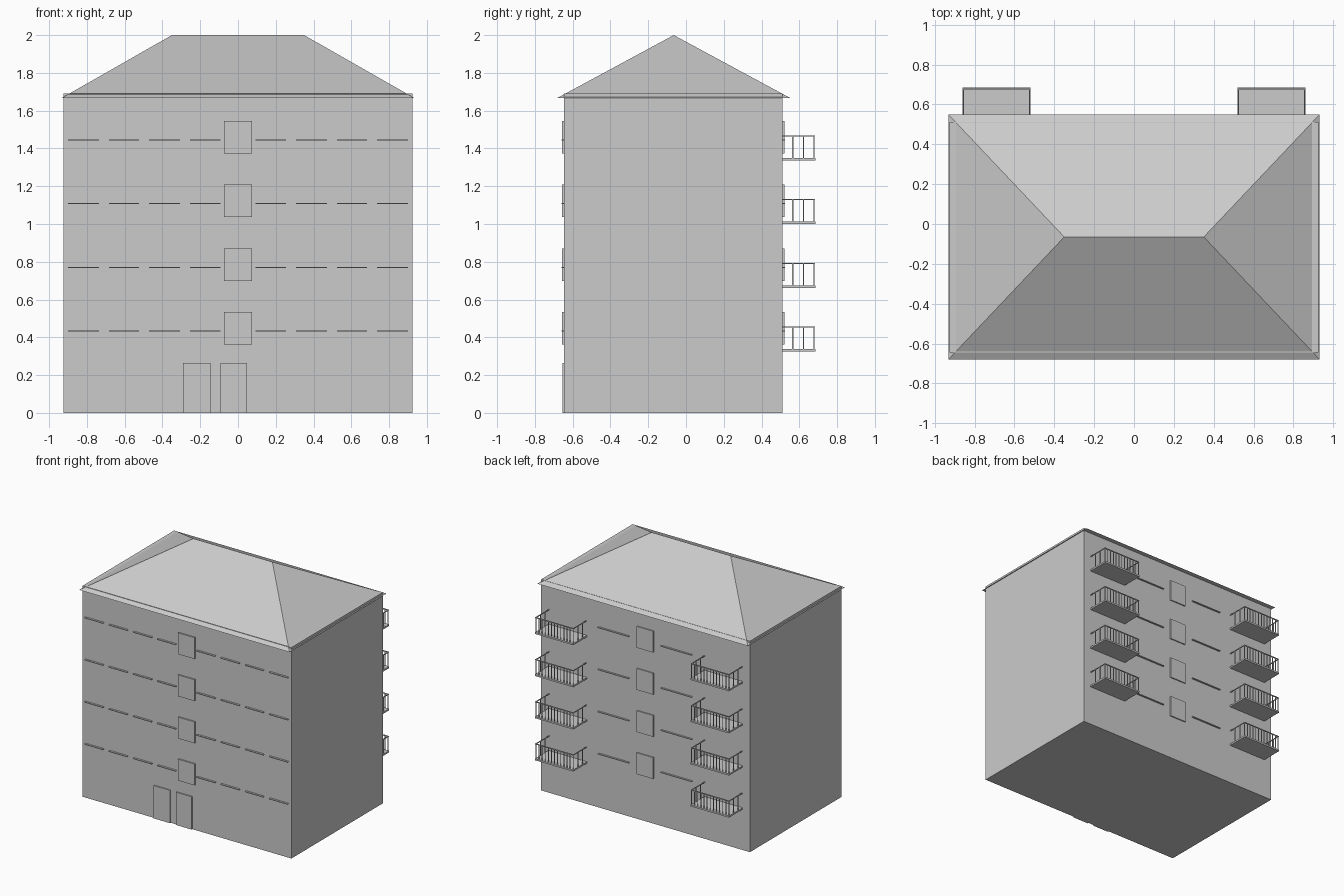
import bpy, bmesh

if "Cube" in bpy.data.objects:
    bpy.data.objects.remove(bpy.data.objects["Cube"])

XW, YF, YB, ZTOP = 0.925, -0.645, 0.512, 1.69   # wall limits
FLOORS = [0.0, 0.337, 0.675, 1.012]             # storey offsets


def add_box(bm, x0, x1, y0, y1, z0, z1):
    v = [bm.verts.new((x, y, z)) for x in (x0, x1) for y in (y0, y1) for z in (z0, z1)]
    for f in ((0, 1, 3, 2), (4, 6, 7, 5), (0, 4, 5, 1), (2, 3, 7, 6), (0, 2, 6, 4), (1, 5, 7, 3)):
        bm.faces.new([v[i] for i in f])


def finish(name, bm):
    bmesh.ops.recalc_face_normals(bm, faces=bm.faces)
    me = bpy.data.meshes.new(name)
    bm.to_mesh(me)
    bm.free()
    ob = bpy.data.objects.new(name, me)
    bpy.context.collection.objects.link(ob)
    return ob


def boxes(name, items):
    bm = bmesh.new()
    for b in items:
        add_box(bm, *b)
    return finish(name, bm)


# main walls
boxes("walls", [(-XW, XW, YF, YB, 0, ZTOP)])

# hipped roof
bm = bmesh.new()
e = [bm.verts.new(c) for c in ((-.932, -.68, 1.668), (.932, -.68, 1.668),
                               (.932, .55, 1.668), (-.932, .55, 1.668))]
r = [bm.verts.new((x, -.065, 2.0)) for x in (-.35, .35)]
for f in ((e[3], e[2], e[1], e[0]), (e[0], e[1], r[1], r[0]), (e[1], e[2], r[1]),
          (e[2], e[3], r[0], r[1]), (e[3], e[0], r[0])):
    bm.faces.new(f)
finish("roof", bm)

# stairwell windows, front and back
boxes("front_windows", [(-.073, .073, YF - .011, YF + .01, .362 + h, .533 + h) for h in FLOORS])
boxes("back_windows", [(-.073, .073, YB - .01, YB + .009, .362 + h, .533 + h) for h in FLOORS])

# entrance door leaves
boxes("doors", [(a, b, YF - .009, YF + .01, 0, .263) for a, b in ((-.29, -.146), (-.092, .047))])

# thin window ledges
front = [(-.90, -.737), (-.684, -.523), (-.47, -.307), (-.255, -.092)]
front += [(-b, -a) for a, b in front]
boxes("front_ledges", [(a, b, YF - .015, YF + .01, .43 + h, .436 + h)
                       for a, b in front for h in FLOORS])
boxes("back_ledges", [(a, b, YB - .01, YB + .013, .43 + h, .436 + h)
                      for a, b in ((-.415, -.142), (.142, .415)) for h in FLOORS])

# balconies: slab, handrails and balusters, mirrored across x
X0, X1, YE = .52, .86, .685
slabs, rails, bars = [], [], []
for h in FLOORS:
    zs, zr = .338 + h, .457 + h
    slabs.append((X0, X1, YB - .01, YE, .325 + h, zs))
    rails.append((X0, X1, YE - .011, YE - .003, zr - .006, zr))
    for x in (X0 + .001, X1 - .007):
        rails.append((x, x + .006, YB - .01, YE - .004, zr - .006, zr))
        for y in (.565, .622):
            bars.append((x, x + .005, y - .003, y + .003, zs - .004, zr - .003))
    for i in range(13):
        x = X0 + .004 + i * (X1 - X0 - .008) / 12
        bars.append((x - .0025, x + .0025, YE - .009, YE - .005, zs - .004, zr - .003))
for name, items in (("balcony_slabs", slabs), ("balcony_rails", rails), ("balcony_balusters", bars)):
    boxes(name, items).modifiers.new("mirror", 'MIRROR').use_mirror_merge = False
